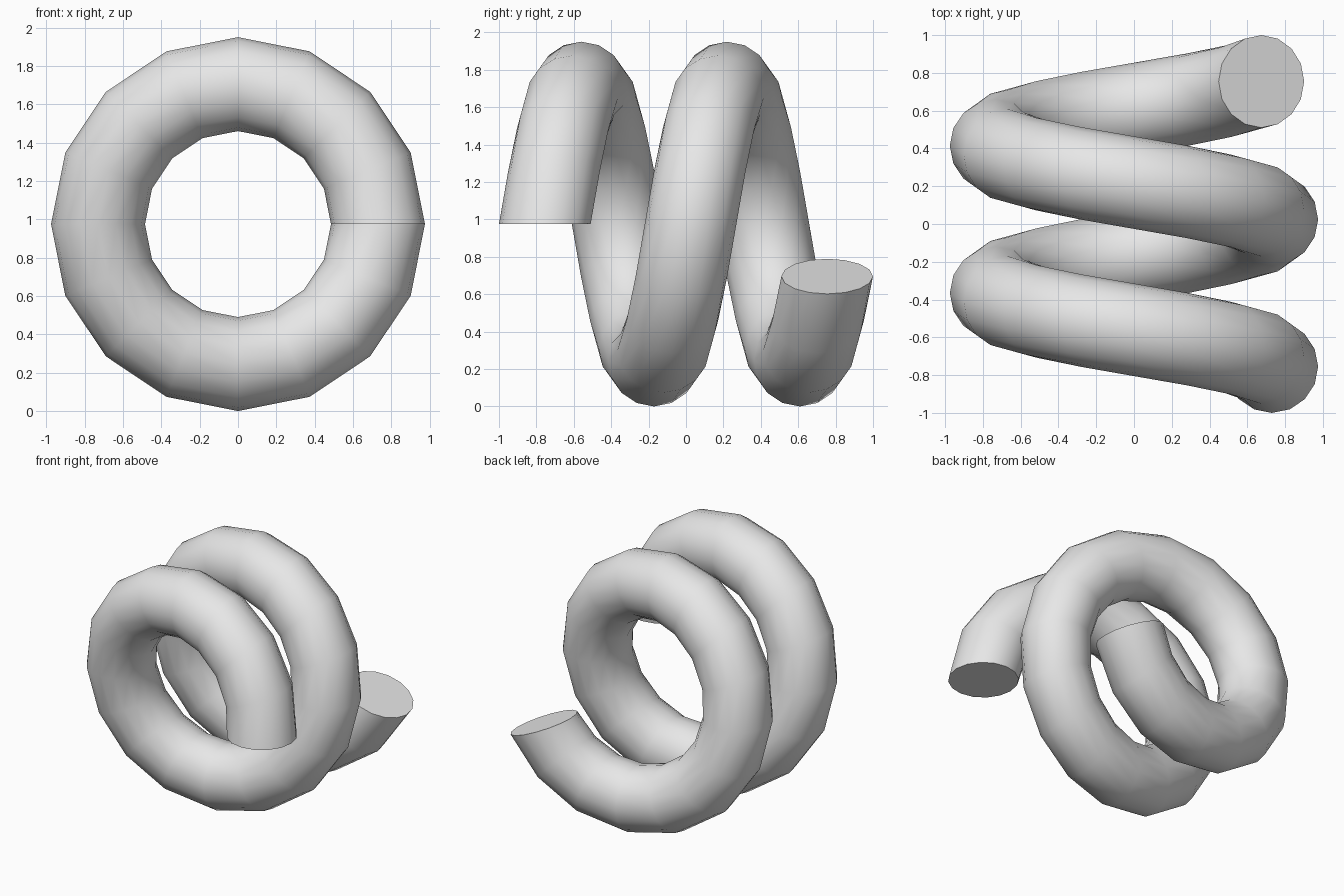
import bpy, bmesh
from math import sin, cos, radians, tau

if "Cube" in bpy.data.objects:
    bpy.data.objects.remove(bpy.data.objects["Cube"], do_unlink=True)

SIDES = 16            # sides of the tube section
STEPS = 16            # steps per turn of the coil
RINGS = 2 * STEPS     # two turns, one step short
COIL_R, TUBE_R = 0.73, 0.245
LENGTH, AXIS_Z = 1.51, 0.975

# Plain grey material
grey = bpy.data.materials.new("light grey")
grey.use_nodes = True
grey.diffuse_color = (0.8, 0.8, 0.8, 1)
grey.node_tree.nodes["Principled BSDF"].inputs["Base Color"].default_value = (0.8, 0.8, 0.8, 1)

# Sweep a round section along a helix that runs front to back
bm = bmesh.new()
rings = []
for i in range(RINGS):
    turn = tau * i / STEPS
    y = LENGTH * (i / (RINGS - 1) - 0.5)
    ring = []
    for j in range(SIDES):
        a = tau * j / SIDES
        r = COIL_R + TUBE_R * cos(a)
        ring.append(bm.verts.new((r * cos(turn), y + TUBE_R * sin(a), AXIS_Z + r * sin(turn))))
    rings.append(ring)

for lower, upper in zip(rings, rings[1:]):
    for j in range(SIDES):
        k = (j + 1) % SIDES
        bm.faces.new((lower[j], lower[k], upper[k], upper[j]))

# Flat end caps
bm.faces.new(rings[0])
bm.faces.new(rings[-1])
bmesh.ops.recalc_face_normals(bm, faces=bm.faces)

mesh = bpy.data.meshes.new("coil_spring")
bm.to_mesh(mesh)
bm.free()
mesh.materials.append(grey)
spring = bpy.data.objects.new("coil_spring", mesh)
bpy.context.collection.objects.link(spring)

# Smooth tube with crisp cap edges
bpy.ops.object.select_all(action="DESELECT")
spring.select_set(True)
bpy.context.view_layer.objects.active = spring
bpy.ops.object.shade_smooth_by_angle(angle=radians(30))
